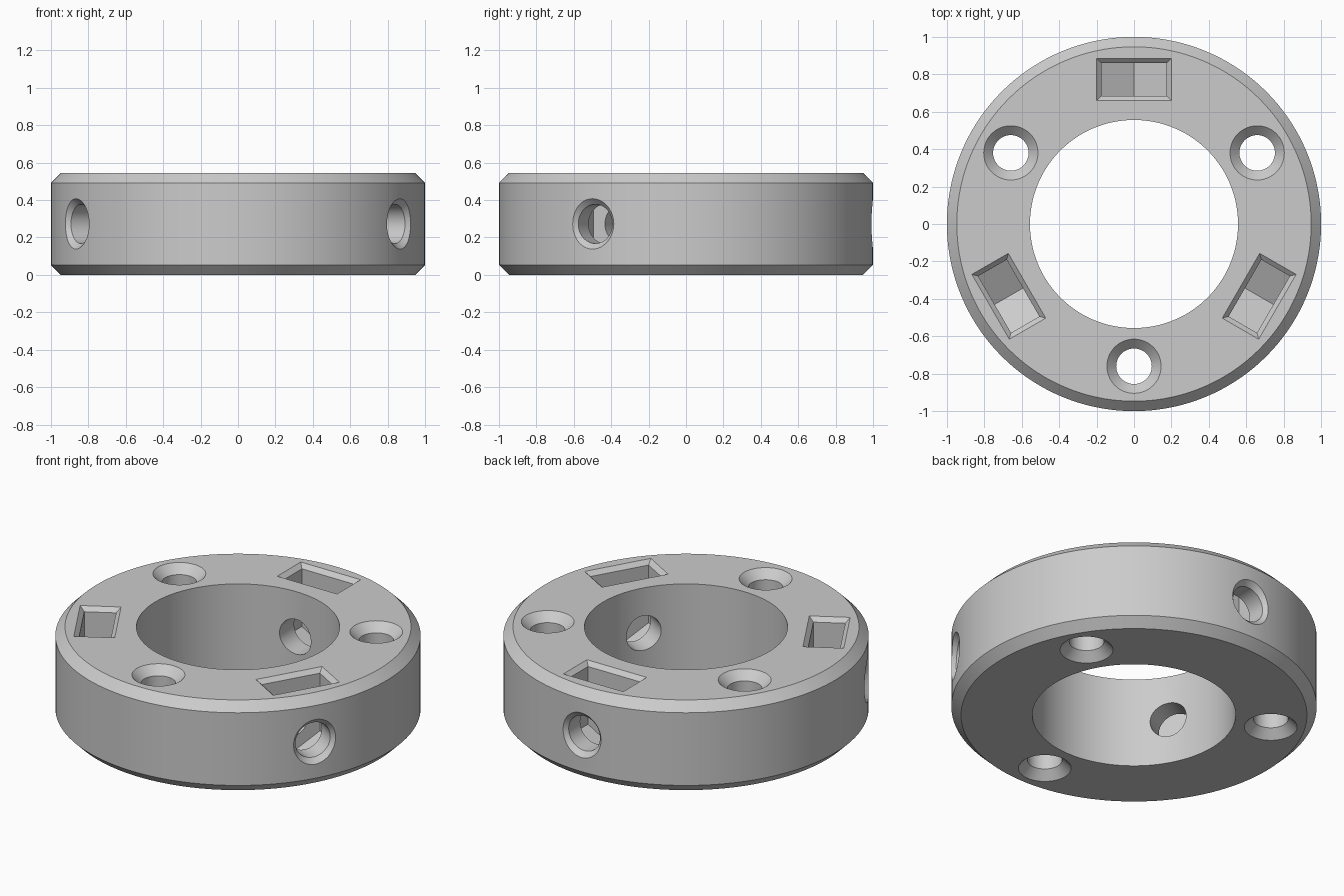
import bpy
import bmesh
from math import radians, sqrt
from mathutils import Matrix, Vector

if "Cube" in bpy.data.objects:
    bpy.data.objects.remove(bpy.data.objects["Cube"])

H = 0.545            # collar height
MID = H / 2
OUT, BORE = 1.0, 0.556
CH = 0.053           # rim chamfer

grey = bpy.data.materials.new("plain grey")
grey.use_nodes = True
grey.diffuse_color = (0.6, 0.6, 0.6, 1)
grey.node_tree.nodes["Principled BSDF"].inputs["Base Color"].default_value = (0.6, 0.6, 0.6, 1)


def finish(name, bm, matrix=Matrix()):
    bmesh.ops.remove_doubles(bm, verts=bm.verts, dist=1e-5)
    bmesh.ops.recalc_face_normals(bm, faces=bm.faces)
    bm.transform(matrix)
    mesh = bpy.data.meshes.new(name)
    bm.to_mesh(mesh)
    bm.free()
    mesh.materials.append(grey)
    obj = bpy.data.objects.new(name, mesh)
    bpy.context.collection.objects.link(obj)
    return obj


def lathe(name, profile, steps, matrix=Matrix()):
    """Spin a closed (radius, z) profile around z."""
    bm = bmesh.new()
    verts = [bm.verts.new((r, 0, z)) for r, z in profile]
    edges = [bm.edges.new((a, b)) for a, b in zip(verts, verts[1:] + verts[:1])]
    bmesh.ops.spin(bm, geom=verts + edges, cent=(0, 0, 0), axis=(0, 0, 1),
                   angle=radians(360), steps=steps, use_merge=True)
    bmesh.ops.dissolve_degenerate(bm, edges=bm.edges, dist=1e-6)
    return finish(name, bm, matrix)


def turn(deg):
    return Matrix.Rotation(radians(deg), 4, 'Z')


def cut(target, cutter):
    cutter.hide_render = True
    mod = target.modifiers.new("cut", 'BOOLEAN')
    mod.operation, mod.solver, mod.object = 'DIFFERENCE', 'EXACT', cutter
    bpy.context.view_layer.objects.active = target
    bpy.ops.object.modifier_apply(modifier=mod.name)
    bpy.data.objects.remove(cutter)


# Chamfered collar with plain bore
collar = lathe("collar_ring", [(BORE, 0), (OUT - CH, 0), (OUT, CH), (OUT, H - CH),
                               (OUT - CH, H), (BORE, H)], 144)


# Upright bolt hole, countersunk at both ends
def bolt_hole(deg):
    r, wide, over = 0.095, 0.145, 0.03
    d = wide - r
    profile = [(0, -over), (wide + over, -over), (r, d), (r, H - d),
               (wide + over, H + over), (0, H + over)]
    return lathe("bolt_hole_cutter", profile, 48,
                 turn(deg) @ Matrix.Translation((0.76, 0, 0)))


# Set screw hole running outwards from the bore, countersunk outside
def screw_hole(deg):
    r, over = 0.105, 0.04
    profile = [(0, 0.4), (r, 0.4), (r, 0.97), (r + 0.03 + over, 1 + over), (0, 1 + over)]
    return lathe("screw_hole_cutter", profile, 48,
                 turn(deg) @ Matrix.Translation((0, 0, MID)) @ Matrix.Rotation(radians(90), 4, 'Y'))


# Nut pocket: open upwards, pointed floor like a hexagonal nut
NUT_HALF, NUT_IN, NUT_OUT, EDGE = 0.175, 0.685, 0.86, 0.025


def nut_pocket(deg):
    bm = bmesh.new()
    tip = 2 * NUT_HALF / sqrt(3)
    outline = [(-NUT_HALF, H + 0.1), (-NUT_HALF, MID - tip / 2), (0, MID - tip),
               (NUT_HALF, MID - tip / 2), (NUT_HALF, H + 0.1)]
    face = bm.faces.new([bm.verts.new((NUT_IN, y, z)) for y, z in outline])
    new = bmesh.ops.extrude_face_region(bm, geom=[face])["geom"]
    bmesh.ops.translate(bm, verts=[v for v in new if isinstance(v, bmesh.types.BMVert)],
                        vec=(NUT_OUT - NUT_IN, 0, 0))
    return finish("nut_pocket_cutter", bm, turn(deg))


# Bevelled mouth of the nut pocket
def pocket_mouth(deg):
    bm = bmesh.new()
    bmesh.ops.create_cube(bm, size=2)
    for v in bm.verts:
        grow = 2 * EDGE if v.co.z > 0 else 0
        v.co = Vector((v.co.x * ((NUT_OUT - NUT_IN) / 2 + grow) + (NUT_IN + NUT_OUT) / 2,
                       v.co.y * (NUT_HALF + grow), H + v.co.z * EDGE))
    return finish("pocket_mouth_cutter", bm, turn(deg))


for i in range(3):
    cut(collar, bolt_hole(30 + 120 * i))
    for make in (nut_pocket, pocket_mouth, screw_hole):
        cut(collar, make(90 + 120 * i))

bpy.ops.object.select_all(action='DESELECT')
collar.select_set(True)
bpy.context.view_layer.objects.active = collar
bpy.ops.object.shade_smooth_by_angle(angle=radians(25))
